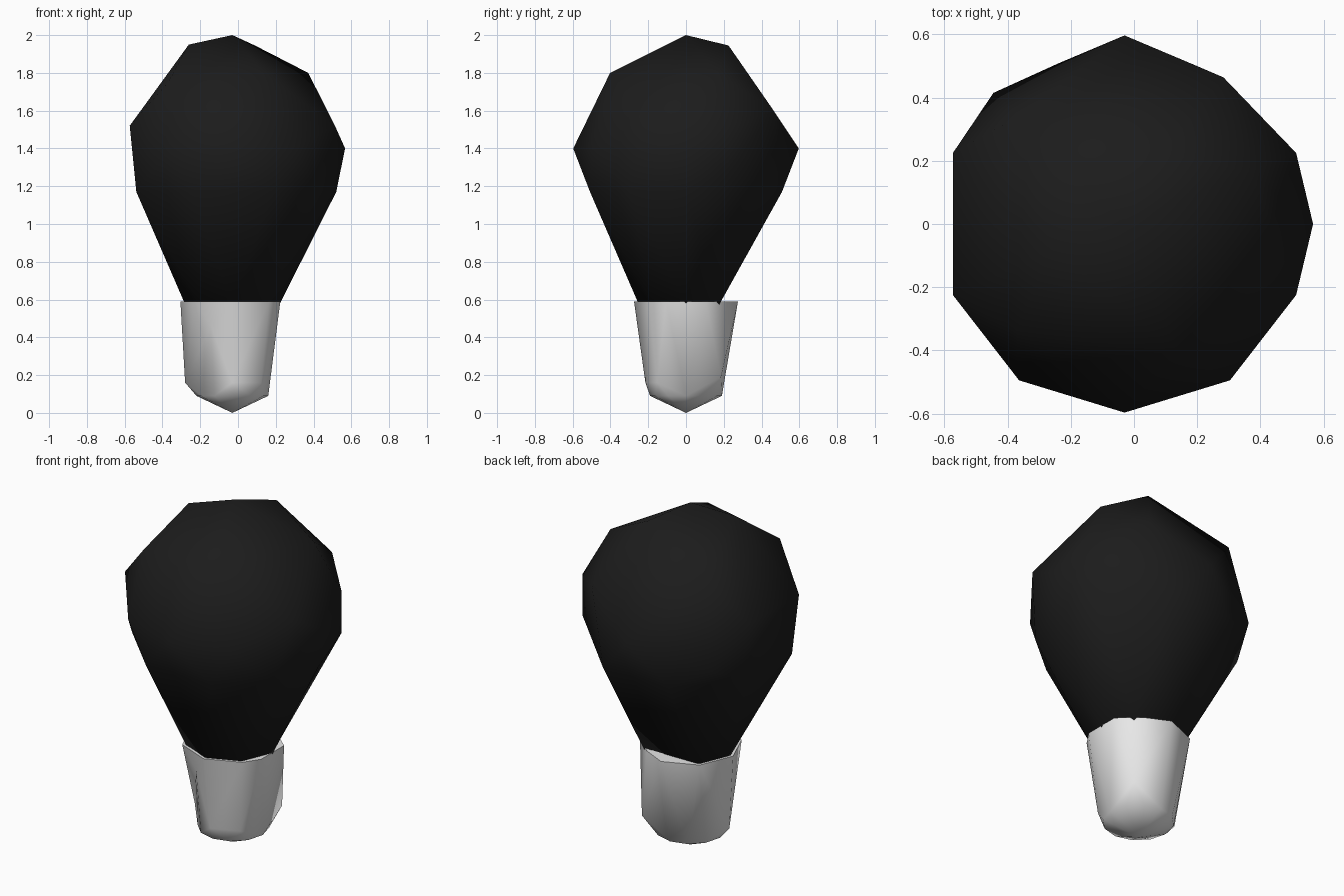
import bpy, bmesh, math
from mathutils import Vector

if "Cube" in bpy.data.objects:
    bpy.data.objects.remove(bpy.data.objects["Cube"])

AXIS_X = -0.03


def material(name, value):
    m = bpy.data.materials.new(name)
    m.diffuse_color = (value, value, value, 1)
    m.use_nodes = True
    m.node_tree.nodes["Principled BSDF"].inputs["Base Color"].default_value = m.diffuse_color
    return m


def faceted_shell(name, rings, tips, centre_z, mat):
    """Skin irregular rings (z, radius, angles) by hulling their directions
    on a sphere, then move the points back, so shallow dents survive."""
    points = [Vector((0, 0, z)) for z in tips]
    for z, r, angles in rings:
        for a in angles:
            t = math.radians(a)
            points.append(Vector((r * math.cos(t), r * math.sin(t), z)))
    c = Vector((0, 0, centre_z))
    bm = bmesh.new()
    verts = [bm.verts.new((p - c).normalized()) for p in points]
    bmesh.ops.convex_hull(bm, input=verts)
    bmesh.ops.recalc_face_normals(bm, faces=bm.faces)
    for v, p in zip(verts, points):
        v.co = p + Vector((AXIS_X, 0, 0))
    for f in bm.faces:
        f.smooth = True
    mesh = bpy.data.meshes.new(name)
    bm.to_mesh(mesh)
    bm.free()
    mesh.materials.append(mat)
    ob = bpy.data.objects.new(name, mesh)
    bpy.context.collection.objects.link(ob)
    return ob


# Dark glass bulb
faceted_shell("bulb", [
    (1.945, 0.255, (62,)),
    (1.95, 0.245, (200,)),
    (1.80, 0.435, (22.5, -67.5)),
    (1.75, 0.48, (135, -135)),
    (1.60, 0.56, (56,)),
    (1.52, 0.588, (-157.5, 157.5, -22.5, 22.5)),
    (1.40, 0.597, (0, 90, -90, -56, -124)),
    (1.28, 0.587, (22.5, 135)),
    (1.17, 0.55, (0, -33, 67.5, -67.5, 112.5, -112.5, 157.5, -157.5)),
    (0.575, 0.25, (0, 45, 135, 180, 225, 270, 315)),
], (2.0, 0.575), 1.3, material("black glass", 0.0115))

# Metal base, dented below the rim at the front left
base = faceted_shell("base", [
    (0.59, 0.275, (-22.5, 22.5, 90, 135, 180, 225, 270, 315)),
    (0.59, 0.25, (56,)),
    (0.46, 0.215, (238,)),
    (0.19, 0.262, (45,)),
    (0.16, 0.25, (180,)),
    (0.16, 0.215, (270, 315)),
    (0.09, 0.19, (0, 30, 60, 90, 120, 150, 180, 210, 240, 270, 300, 330)),
], (0.0, 0.585), 0.3, material("light grey metal", 0.8))

# Keep the rim and bottom edge crisp
bpy.context.view_layer.objects.active = base
base.select_set(True)
bpy.ops.object.shade_smooth_by_angle(angle=math.radians(60))
